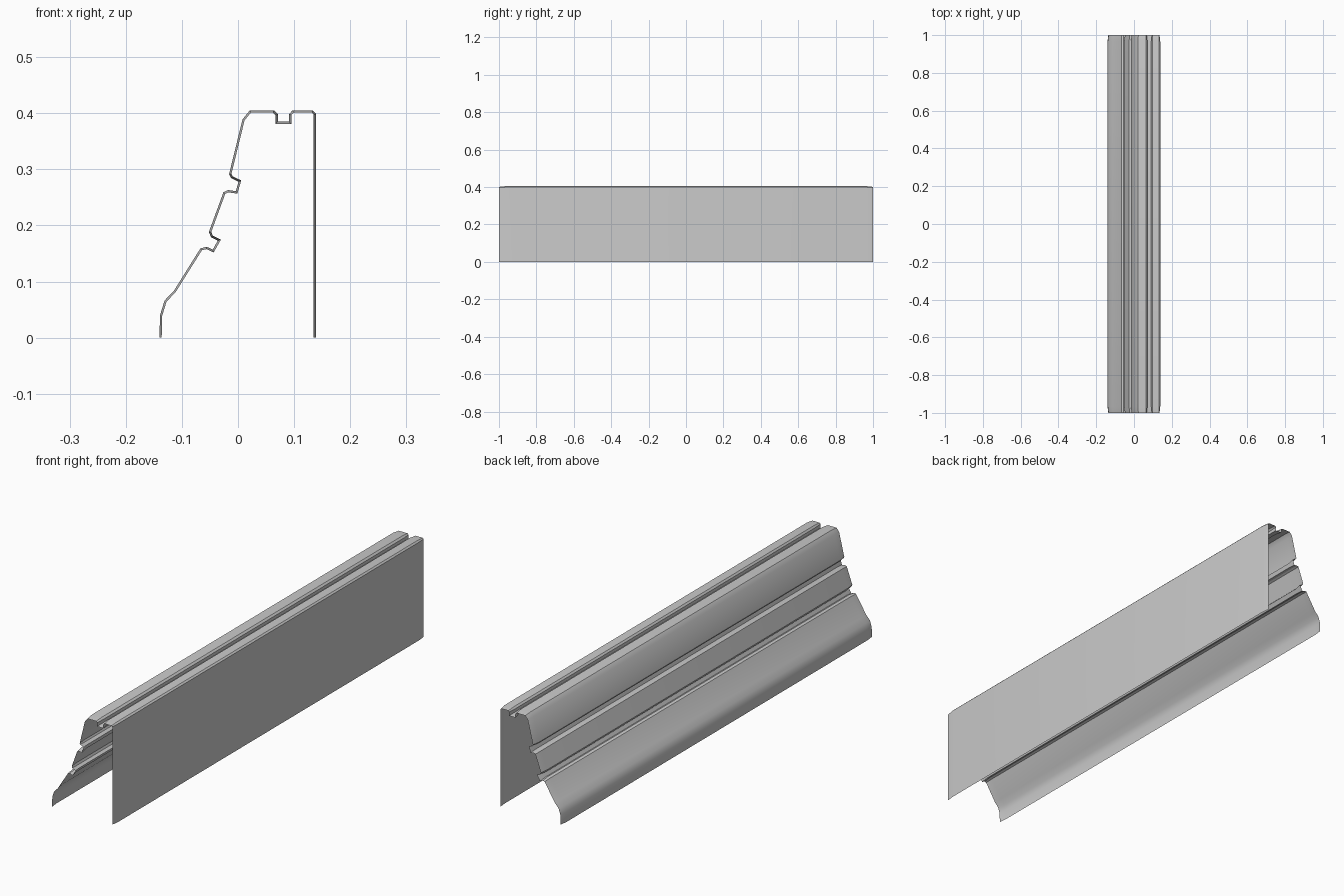
import bpy, bmesh, math
from mathutils import Vector

if "Cube" in bpy.data.objects:
    bpy.data.objects.remove(bpy.data.objects["Cube"])

# Barrier cross-section (x, z): sloped face, two ledge grooves, top groove, back wall
PROFILE = [
    (-.14, 0), (-.139, .04), (-.131, .066), (-.114, .084),
    (-.067, .159), (-.056, .162), (-.045, .157), (-.036, .173), (-.048, .179), (-.052, .188),
    (-.026, .259), (-.018, .263), (-.004, .261), (.001, .278), (-.012, .284), (-.016, .291),
    (.008, .389), (.021, .405), (.064, .405), (.071, .398), (.071, .385),
    (.091, .385), (.091, .398), (.097, .405), (.133, .405), (.139, .399), (.139, 0)]
INSET = .004
SHOULDER = .967


def inset_profile(points, d):
    """Mitred offset towards the inside of the shell."""
    pts = [Vector(p) for p in points]
    out = []
    for i, p in enumerate(pts):
        dirs = []
        if i > 0:
            dirs.append((p - pts[i - 1]).normalized())
        if i < len(pts) - 1:
            dirs.append((pts[i + 1] - p).normalized())
        normals = [Vector((t.y, -t.x)) for t in dirs]
        m = sum(normals, Vector((0, 0))).normalized()
        q = p + m * d / m.dot(normals[0])
        if i in (0, len(pts) - 1):
            q.y = 0
        out.append(q)
    return out


# Open shell: full section along the length, slightly tapered at both ends
inner = inset_profile(PROFILE, INSET)
bm = bmesh.new()
rings = [[bm.verts.new((p[0], y, p[1])) for p in section]
         for y, section in ((-1, inner), (-SHOULDER, PROFILE), (SHOULDER, PROFILE), (1, inner))]
for a, b in zip(rings, rings[1:]):
    for i in range(len(PROFILE) - 1):
        bm.faces.new((a[i], a[i + 1], b[i + 1], b[i]))
bm.normal_update()
if max(bm.faces, key=lambda f: f.calc_center_median().x).normal.x < 0:
    bmesh.ops.reverse_faces(bm, faces=bm.faces[:])
mesh = bpy.data.meshes.new("barrier_shell")
bm.to_mesh(mesh)
bm.free()
shell = bpy.data.objects.new("barrier_shell", mesh)
bpy.context.collection.objects.link(shell)
bpy.context.view_layer.objects.active = shell
shell.select_set(True)
bpy.ops.object.shade_smooth_by_angle(angle=math.radians(30))
